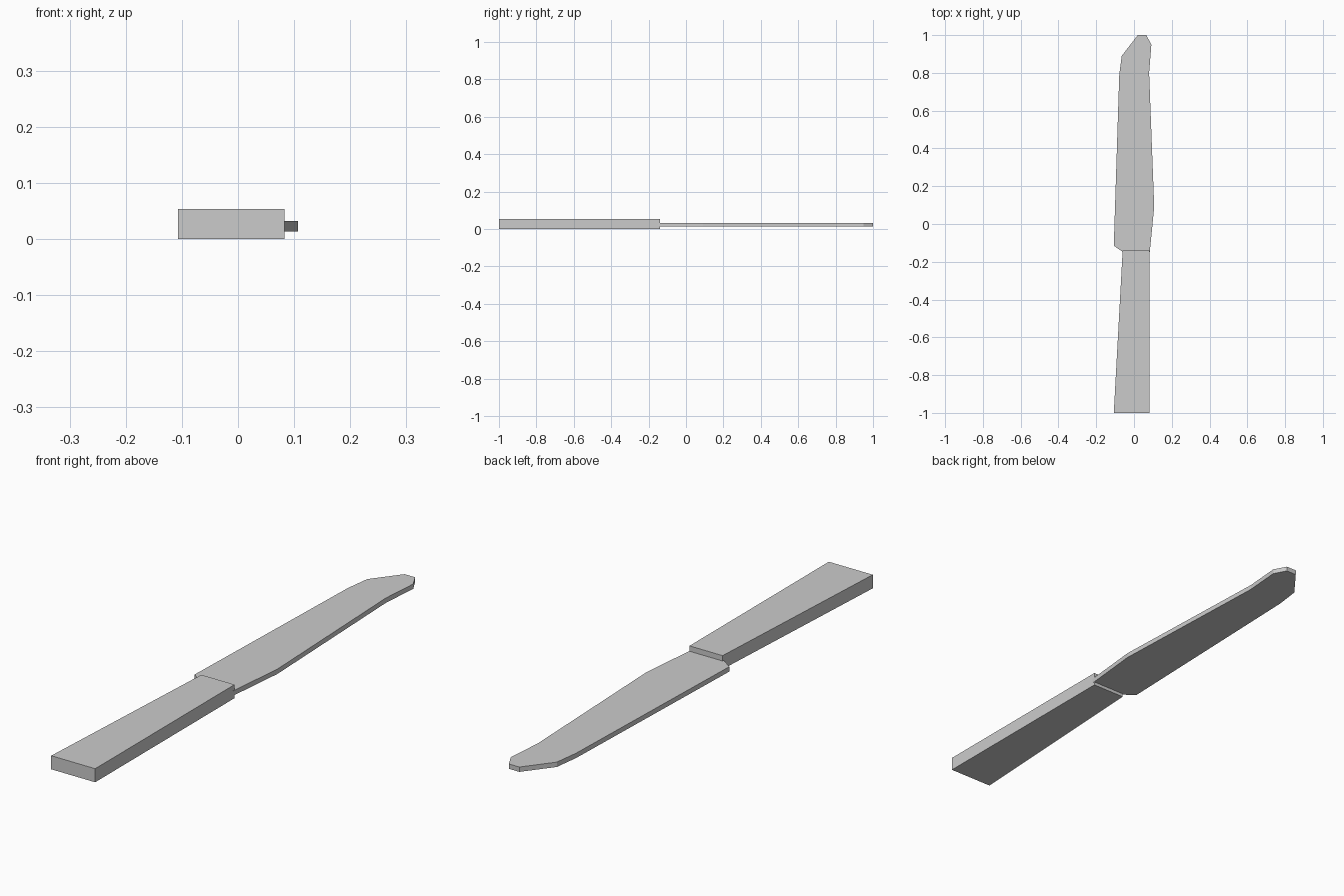
import bpy
import bmesh

# Remove the default cube
cube = bpy.data.objects.get("Cube")
if cube:
    bpy.data.objects.remove(cube, do_unlink=True)

# Plain grey steel
steel = bpy.data.materials.new("grey_steel")
steel.use_nodes = True
grey = (0.6, 0.6, 0.6, 1)
steel.diffuse_color = grey
steel.node_tree.nodes["Principled BSDF"].inputs["Base Color"].default_value = grey


def slab(name, outline, z_low, z_high):
    """Extrude a counter-clockwise plan outline into a flat slab."""
    bm = bmesh.new()
    face = bm.faces.new([bm.verts.new((x, y, z_low)) for x, y in outline])
    top = bmesh.ops.extrude_face_region(bm, geom=[face])["geom"]
    verts = [v for v in top if isinstance(v, bmesh.types.BMVert)]
    bmesh.ops.translate(bm, verts=verts, vec=(0, 0, z_high - z_low))
    bmesh.ops.recalc_face_normals(bm, faces=bm.faces)
    mesh = bpy.data.meshes.new(name)
    bm.to_mesh(mesh)
    bm.free()
    mesh.materials.append(steel)
    obj = bpy.data.objects.new(name, mesh)
    bpy.context.collection.objects.link(obj)
    return obj


# Tapered handle, widest at the butt
slab("handle", [(-0.107, -1), (0.083, -1), (0.083, -0.14), (-0.06, -0.14)],
     0, 0.053)

# Thin blade with a curved edge and a clipped tip
slab("blade", [(-0.053, -0.152), (0.083, -0.152), (0.107, 0.09), (0.08, 0.8),
               (0.092, 0.95), (0.065, 1), (0.02, 1), (-0.065, 0.89),
               (-0.078, 0.79), (-0.107, -0.115)],
     0.013, 0.032)
